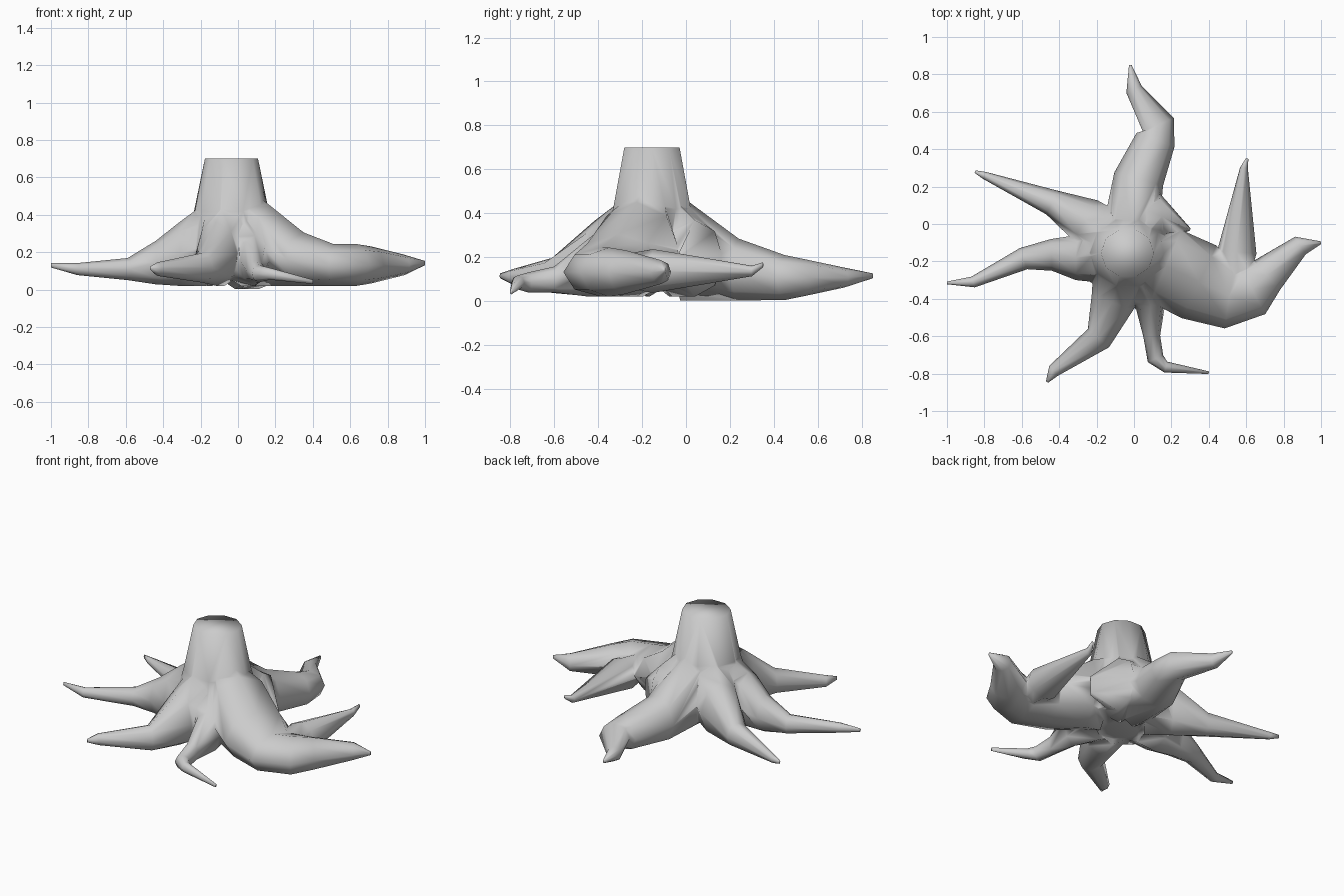
import bpy, bmesh, math
from mathutils import Vector

if "Cube" in bpy.data.objects:
    bpy.data.objects.remove(bpy.data.objects["Cube"])

AXIS = Vector((-0.035, -0.155))   # trunk centre


def loft(name, rings):
    """Skin a list of point rings into a closed mesh object."""
    bm = bmesh.new()
    loops = [[bm.verts.new(p) for p in ring] for ring in rings]
    for a, b in zip(loops, loops[1:]):
        for i in range(len(a)):
            j = (i + 1) % len(a)
            bm.faces.new((a[i], a[j], b[j], b[i]))
    bm.faces.new(loops[0][::-1])
    bm.faces.new(loops[-1])
    bmesh.ops.recalc_face_normals(bm, faces=bm.faces)
    mesh = bpy.data.meshes.new(name)
    bm.to_mesh(mesh)
    bm.free()
    obj = bpy.data.objects.new(name, mesh)
    bpy.context.collection.objects.link(obj)
    return obj


def root(name, level, path, tip, from_trunk=True, floor=0.02, sides=8):
    """Tapered root along x, y, half-width rows to an x, y, z tip; height
    follows the width and the top climbs towards the trunk."""
    rows = [(Vector(p[:2]), p[2], level) for p in path]
    rows.append((Vector(tip[:2]), 0.007, tip[2]))
    if from_trunk:
        out = (rows[0][0] - AXIS).normalized()
        rows.insert(0, (AXIS + out * 0.13, 0.15, level))
    rings = []
    for k, (p, w, mid) in enumerate(rows):
        t = (rows[min(k + 1, len(rows) - 1)][0] - rows[max(k - 1, 0)][0]).normalized()
        half = min(0.9 * w + 0.005, mid - floor)
        bottom = mid - half
        top = mid + half + 0.73 * max(0, 0.5 - (p - AXIS).length)
        ring = []
        for i in range(sides):
            a = 2 * math.pi * i / sides
            s = w * math.cos(a)
            z = (top + bottom) / 2 + (top - bottom) / 2 * math.sin(a)
            ring.append((p.x - t.y * s, p.y + t.x * s, z))
        rings.append(ring)
    return loft(name, rings)


# Trunk: flared column with a flat cut top
profile = [(0.1, 0.05), (0.24, 0.08), (0.265, 0.2), (0.2, 0.42), (0.142, 0.7)]
angles = [2 * math.pi * i / 10 for i in range(10)]
stump = loft("tree_stump", [
    [(AXIS.x + r * math.cos(a), AXIS.y + 0.93 * r * math.sin(a), z) for a in angles]
    for r, z in profile])

# Roots spreading around the trunk, plus a web between two of them
roots = [
    root("back_root", 0.107, [(0.025, 0.24, 0.135), (0.115, 0.45, 0.108),
                              (0.13, 0.53, 0.09), (0, 0.72, 0.045)],
         (-0.02, 0.85, 0.115), floor=0.003),
    root("back_left_root", 0.11, [(-0.26, 0.02, 0.125), (-0.44, 0.115, 0.07),
                                  (-0.8, 0.26, 0.02)], (-0.85, 0.28, 0.115)),
    root("left_root", 0.11, [(-0.31, -0.18, 0.12), (-0.44, -0.165, 0.085),
                             (-0.59, -0.185, 0.06), (-0.86, -0.31, 0.03)], (-1, -0.315, 0.13)),
    root("front_left_root", 0.11, [(-0.115, -0.42, 0.118), (-0.19, -0.61, 0.075),
                                   (-0.43, -0.785, 0.035)], (-0.465, -0.845, 0.115)),
    root("front_root", 0.085, [(0.09, -0.44, 0.08), (0.095, -0.6, 0.045),
                               (0.115, -0.72, 0.045), (0.17, -0.765, 0.03)],
         (0.4, -0.795, 0.042)),
    root("right_root", 0.132, [(0.17, -0.225, 0.21), (0.35, -0.31, 0.215),
                               (0.51, -0.385, 0.175), (0.63, -0.35, 0.15),
                               (0.71, -0.275, 0.105), (0.89, -0.115, 0.055)],
         (1, -0.1, 0.142)),
    root("right_root_branch", 0.137, [(0.53, -0.38, 0.06), (0.55, -0.15, 0.105),
                                      (0.588, 0.3, 0.021)], (0.605, 0.35, 0.165), False),
    root("root_web", 0.11, [(0.15, 0.04, 0.13)], (0.3, -0.03, 0.11)),
]

# Fuse the roots into the trunk
bpy.context.view_layer.objects.active = stump
for r in roots:
    mod = stump.modifiers.new("fuse", "BOOLEAN")
    mod.operation = "UNION"
    mod.solver = "EXACT"
    mod.object = r
    bpy.ops.object.modifier_apply(modifier=mod.name)
    bpy.data.objects.remove(r)

# Smooth shading over the whole stump
for poly in stump.data.polygons:
    poly.use_smooth = True
